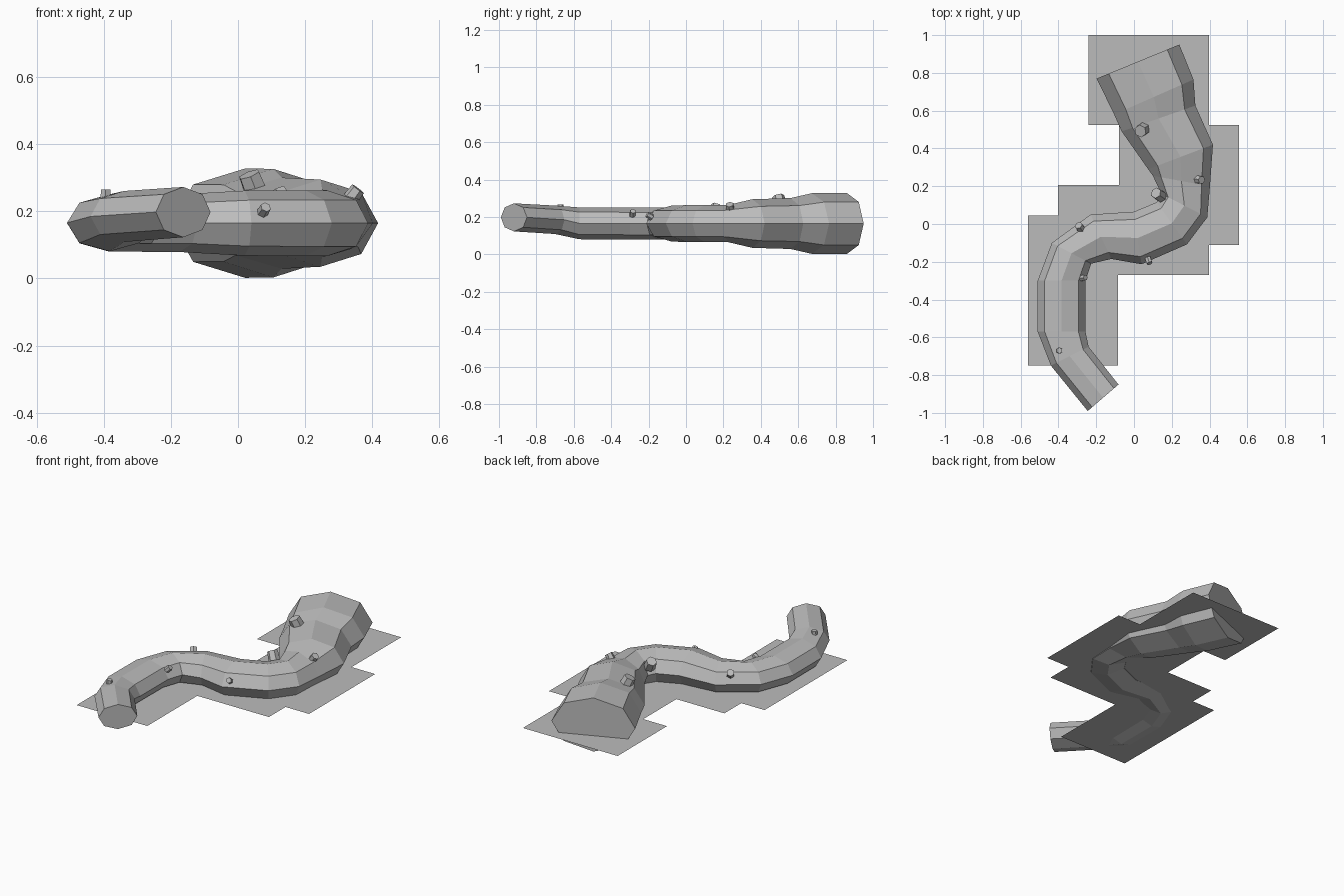
import bpy, bmesh, math
from mathutils import Vector

if "Cube" in bpy.data.objects:
    bpy.data.objects.remove(bpy.data.objects["Cube"])

bark = bpy.data.materials.new("plain grey")
bark.diffuse_color = (0.5, 0.5, 0.5, 1)
bark.use_nodes = True
bark.node_tree.nodes["Principled BSDF"].inputs["Base Color"].default_value = bark.diffuse_color


def finish(name, bm):
    me = bpy.data.meshes.new(name)
    bm.to_mesh(me)
    bm.free()
    me.materials.append(bark)
    ob = bpy.data.objects.new(name, me)
    bpy.context.collection.objects.link(ob)
    return ob


# Trunk: eight-sided rings along a winding path
# (left x, left y, right x, right y, centre z, half height)
RINGS = [
    (-.245, -.99, -.082, -.85, .198, .075),
    (-.44, -.75, -.24, -.65, .185, .076),
    (-.51, -.57, -.257, -.57, .166, .085),
    (-.51, -.30, -.257, -.30, .165, .085),
    (-.435, -.10, -.227, -.21, .165, .085),
    (-.23, .05, -.12, -.185, .165, .086),
    (.00, .065, .04, -.213, .165, .097),
    (.12, .115, .28, -.108, .165, .098),
    (.145, .16, .388, .035, .165, .098),
    (.10, .255, .402, .20, .165, .100),
    (.075, .29, .418, .42, .165, .130),
    (-.065, .49, .325, .627, .165, .136),
    (-.105, .58, .315, .765, .165, .162),
    (-.198, .77, .24, .95, .165, .163),
]
bm = bmesh.new()
loops = []
for lx, ly, rx, ry, cz, h in RINGS:
    c = Vector(((lx + rx) / 2, (ly + ry) / 2, cz))
    side = Vector((rx, ry, cz)) - c
    loops.append([bm.verts.new(c + side * math.cos(a) + Vector((0, 0, h * math.sin(a))))
                  for a in (i * math.pi / 4 for i in range(8))])
for a, b in zip(loops, loops[1:]):
    for i in range(8):
        j = (i + 1) % 8
        bm.faces.new((a[i], a[j], b[j], b[i]))
bm.faces.new(loops[0])
bm.faces.new(loops[-1])
bmesh.ops.recalc_face_normals(bm, faces=bm.faces)
finish("trunk", bm)

# Flat stepped ground sheet crossing the lower trunk
OUTLINE = [(-.24, 1), (-.24, .525), (-.08, .525), (-.08, .207), (-.403, .207), (-.403, .045),
           (-.56, .045), (-.56, -.75), (-.085, -.75), (-.085, -.27), (.397, -.27),
           (.397, -.11), (.555, -.11), (.555, .525), (.397, .525), (.397, 1)]
bm = bmesh.new()
bm.faces.new([bm.verts.new((x, y, .098)) for x, y in OUTLINE])
finish("ground_sheet", bm)

# Branch stubs: (position, axis, radius)
STUBS = [
    ((.045, .50, .28), (-.35, -.25, .9), .034),
    ((.13, .155, .235), (-.45, .3, .8), .030),
    ((.345, .235, .25), (.6, -.1, .8), .022),
    ((-.285, -.02, .22), (-.4, .6, .7), .022),
    ((-.268, -.285, .22), (.7, .1, .7), .016),
    ((-.395, -.67, .25), (0, 0, 1), .016),
    ((.078, -.195, .205), (.3, -.8, .5), .016),
]
for i, (pos, axis, r) in enumerate(STUBS):
    bm = bmesh.new()
    bmesh.ops.create_cone(bm, cap_ends=True, segments=6, radius1=r * 1.1, radius2=r, depth=r * 2)
    ob = finish(f"branch_stub_{i + 1}", bm)
    ob.location = pos
    ob.rotation_mode = 'QUATERNION'
    ob.rotation_quaternion = Vector(axis).to_track_quat('Z', 'Y')
